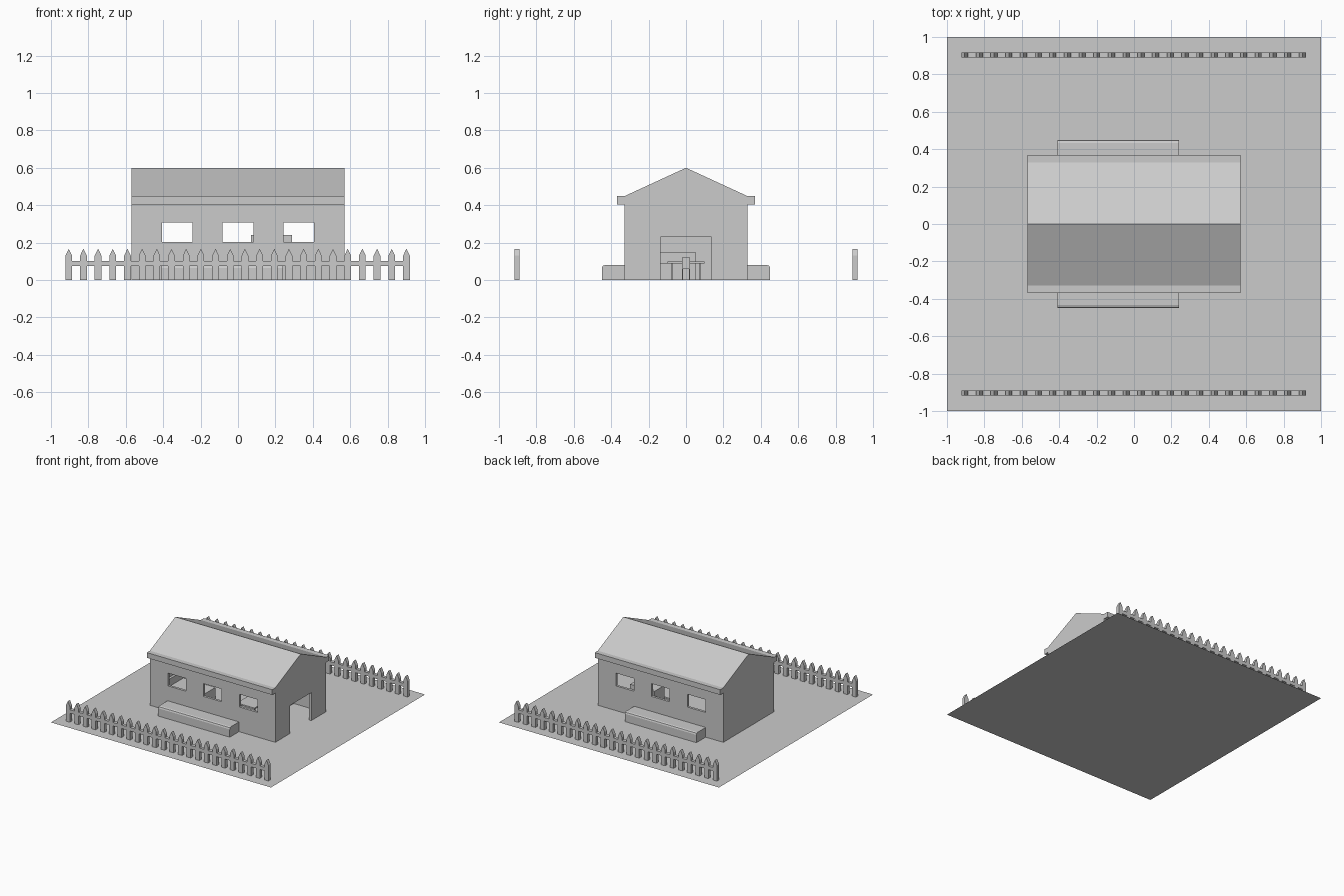
import bpy, bmesh, math
from mathutils import Vector

if "Cube" in bpy.data.objects:
    bpy.data.objects.remove(bpy.data.objects["Cube"])

GREY = bpy.data.materials.new("light grey")
GREY.diffuse_color = (0.6, 0.6, 0.6, 1)
GREY.use_nodes = True
GREY.node_tree.nodes["Principled BSDF"].inputs["Base Color"].default_value = GREY.diffuse_color


def finish(name, bm):
    bmesh.ops.recalc_face_normals(bm, faces=bm.faces)
    me = bpy.data.meshes.new(name)
    bm.to_mesh(me)
    bm.free()
    me.materials.append(GREY)
    ob = bpy.data.objects.new(name, me)
    bpy.context.collection.objects.link(ob)
    return ob


def prism(bm, pts, vec):
    """Extrude a flat outline along a vector into a closed solid."""
    f = bm.faces.new([bm.verts.new(p) for p in pts])
    new = bmesh.ops.extrude_face_region(bm, geom=[f], use_keep_orig=True)["geom"]
    bmesh.ops.translate(bm, vec=Vector(vec),
                        verts=[v for v in new if isinstance(v, bmesh.types.BMVert)])


def box(bm, x0, x1, y0, y1, z0, z1):
    prism(bm, [(x0, y0, z0), (x1, y0, z0), (x1, y1, z0), (x0, y1, z0)], (0, 0, z1 - z0))


def boxes(name, *dims):
    bm = bmesh.new()
    for d in dims:
        box(bm, *d)
    return finish(name, bm)


# Lawn
bm = bmesh.new()
bmesh.ops.create_grid(bm, x_segments=1, y_segments=1, size=1)
finish("lawn", bm)

# House walls, hollowed, with three windows per long side and a door at the right
walls = boxes("house_walls", (-0.57, 0.57, -0.33, 0.33, 0, 0.405))
room = boxes("room_cutter", (-0.55, 0.55, -0.31, 0.31, -0.1, 0.5))
openings = boxes("opening_cutter",
                 *[(x - 0.082, x + 0.082, -0.5, 0.5, 0.203, 0.308) for x in (-0.325, 0, 0.325)],
                 (0.5, 0.7, -0.137, 0.137, -0.1, 0.23))
for cutter in (room, openings):
    cutter.hide_render = True
    mod = walls.modifiers.new(cutter.name, 'BOOLEAN')
    mod.operation = 'DIFFERENCE'
    mod.solver = 'EXACT'
    mod.object = cutter
bpy.context.view_layer.objects.active = walls
for mod in list(walls.modifiers):
    bpy.ops.object.modifier_apply(modifier=mod.name)
for cutter in (room, openings):
    bpy.data.objects.remove(cutter)

# Gabled roof with boxed eaves
half = [(0.33, 0.405), (0.37, 0.405), (0.37, 0.448), (0.33, 0.448)]
outline = half + [(0, 0.6)] + [(-y, z) for y, z in reversed(half)]
bm = bmesh.new()
prism(bm, [(-0.57, y, z) for y, z in outline], (1.14, 0, 0))
finish("roof", bm)

# Hedges along both long walls, top edges softened
for name, s in (("front_hedge", -1), ("back_hedge", 1)):
    y0, y1 = sorted((s * 0.33, s * 0.45))
    bm = bmesh.new()
    box(bm, -0.41, 0.24, y0, y1, 0, 0.08)
    edge = [e for e in bm.edges if all(v.co.z > 0.07 and v.co.y * s > 0.4 for v in e.verts)]
    bmesh.ops.bevel(bm, geom=edge, offset=0.016, segments=2, profile=0.5, affect='EDGES')
    finish(name, bm)

# Picket fences
STEP, W, T = 0.0785, 0.018, 0.014
for name, yc in (("front_fence", -0.903), ("back_fence", 0.903)):
    bm = bmesh.new()
    for i in range(24):
        x = -0.905 + i * STEP
        prism(bm, [(x + a, yc - T, z) for a, z in
                   ((-W, 0), (W, 0), (W, 0.13), (0, 0.167), (-W, 0.13))], (0, 2 * T, 0))
        if i < 23:
            box(bm, x + W, x + STEP - W, yc - T, yc + T, 0.074, 0.103)
    finish(name, bm)

# Furniture inside: table, stool-like chair, cupboard and bed
boxes("table", (0.06, 0.22, -0.1, 0.1, 0.088, 0.1),
      *[(x - 0.005, x + 0.005, y - 0.005, y + 0.005, 0, 0.088)
        for x in (0.075, 0.205) for y in (-0.075, 0.075)])
boxes("chair", (0.24, 0.29, -0.022, 0.022, 0.06, 0.068),
      (0.283, 0.29, -0.022, 0.022, 0.068, 0.12),
      *[(x - 0.003, x + 0.003, y - 0.003, y + 0.003, 0, 0.06)
        for x in (0.245, 0.285) for y in (-0.018, 0.018)])
boxes("cupboard", (0.07, 0.29, 0.18, 0.31, 0, 0.24))
boxes("bed", (-0.54, -0.24, -0.29, 0.05, 0, 0.09), (-0.55, -0.53, -0.3, 0.05, 0, 0.15))
